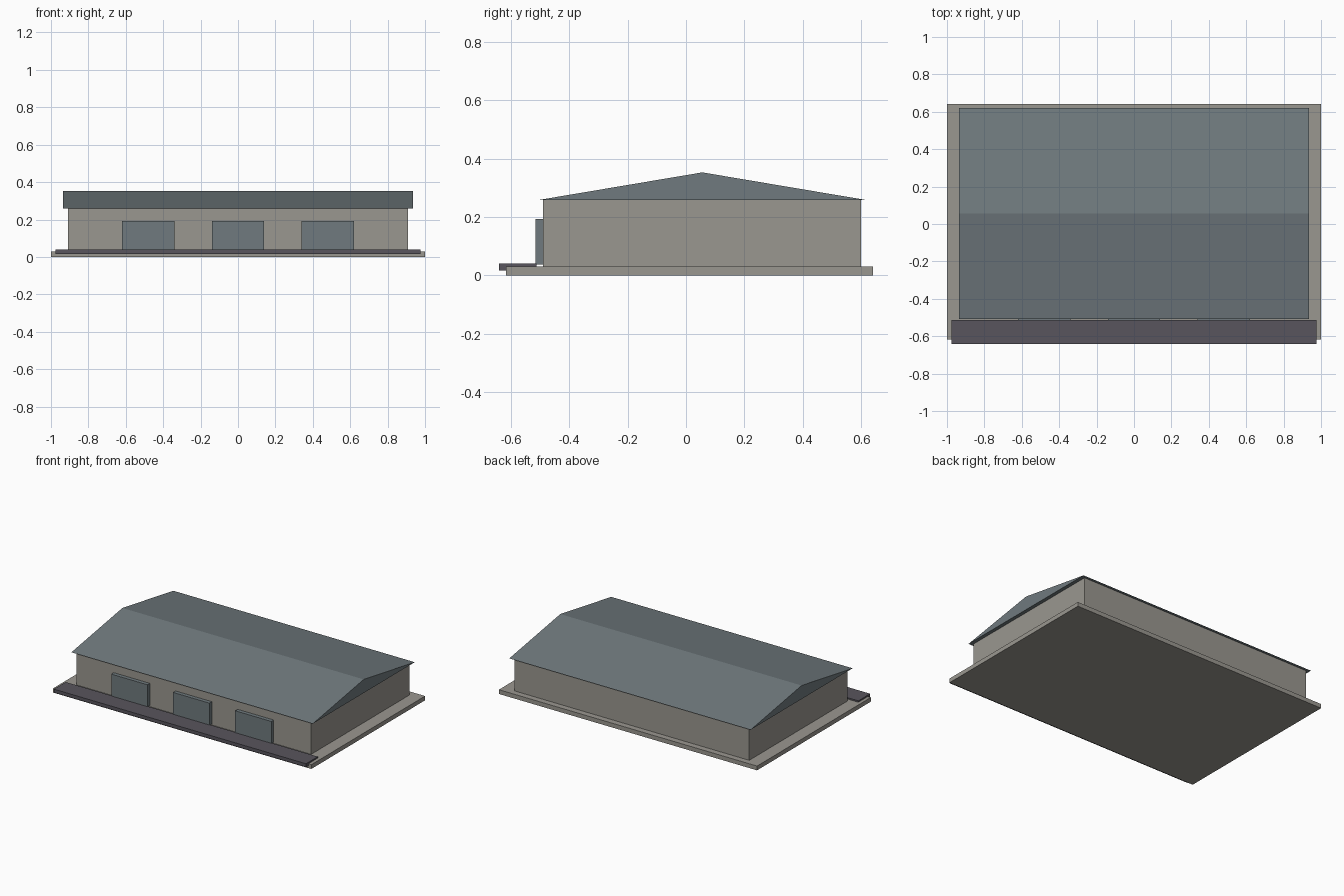
import bpy, bmesh

if "Cube" in bpy.data.objects:
    bpy.data.objects.remove(bpy.data.objects["Cube"])


def material(name, srgb):
    m = bpy.data.materials.new(name)
    m.diffuse_color = [((c / 255 + 0.055) / 1.055) ** 2.4 for c in srgb] + [1]
    m.use_nodes = True
    m.node_tree.nodes["Principled BSDF"].inputs["Base Color"].default_value = m.diffuse_color
    return m


STONE = material("warm_grey_concrete", (154, 151, 144))
METAL = material("blue_grey_metal", (112, 122, 126))
ASPHALT = material("dark_asphalt", (88, 85, 93))


def prism(name, profile, x0, x1, mat):
    """Extrude a closed (y, z) profile along x."""
    bm = bmesh.new()
    base = bm.faces.new([bm.verts.new((x0, y, z)) for y, z in profile])
    out = bmesh.ops.extrude_face_region(bm, geom=[base])
    verts = [v for v in out["geom"] if isinstance(v, bmesh.types.BMVert)]
    bmesh.ops.translate(bm, verts=verts, vec=(x1 - x0, 0, 0))
    bmesh.ops.recalc_face_normals(bm, faces=bm.faces)
    mesh = bpy.data.meshes.new(name)
    bm.to_mesh(mesh)
    bm.free()
    mesh.materials.append(mat)
    bpy.context.collection.objects.link(bpy.data.objects.new(name, mesh))


def box(name, x, y, z, mat):
    prism(name, [(y[0], z[0]), (y[1], z[0]), (y[1], z[1]), (y[0], z[1])], x[0], x[1], mat)


# Ground slab and the main hall standing on it
box("foundation_slab", (-1, 1), (-0.617, 0.642), (0, 0.03), STONE)
box("hall_walls", (-0.91, 0.91), (-0.49, 0.60), (0.03, 0.258), STONE)

# Low gabled roof with a small overhang
prism("gable_roof", [(-0.508, 0.258), (0.62, 0.258), (0.056, 0.353)], -0.935, 0.935, METAL)

# Loading apron along the front
box("front_apron", (-0.977, 0.977), (-0.642, -0.512), (0.016, 0.04), ASPHALT)

# Three projecting loading doors
for i, x in enumerate((-0.48, 0, 0.48)):
    box(f"loading_door_{i + 1}", (x - 0.14, x + 0.14), (-0.517, -0.485), (0.037, 0.193), METAL)
